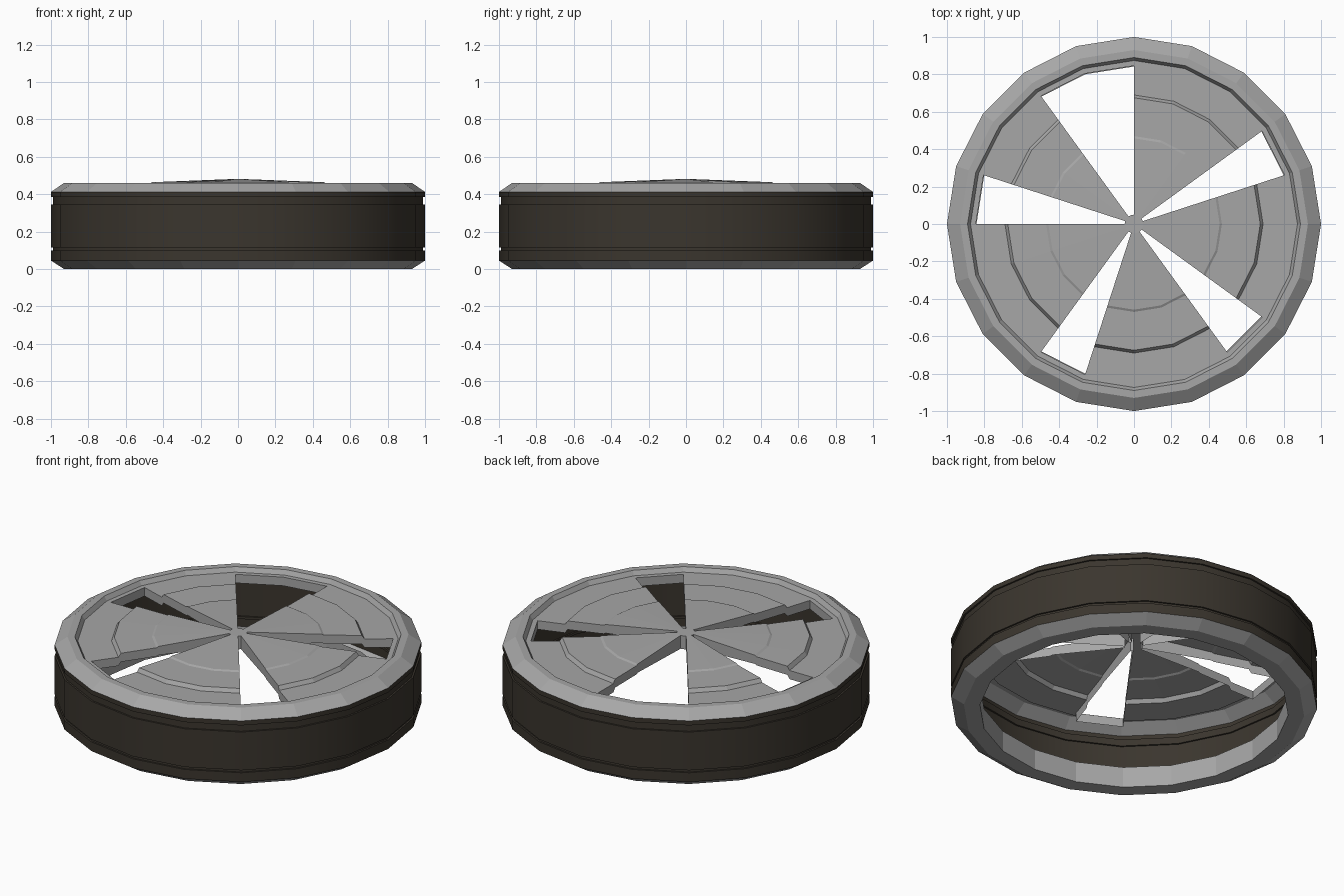
import bpy, bmesh, math

if "Cube" in bpy.data.objects:
    bpy.data.objects.remove(bpy.data.objects["Cube"])

N = 20                                # sides of the wheel
HOLES = {1, 5, 6, 9, 13, 17}          # 18-degree sectors cut out of the face
HOLE_OUT, HOLE_IN = .846, .05         # radial extent of the openings


def material(name, color):
    m = bpy.data.materials.new(name)
    m.diffuse_color = (*color, 1)
    m.use_nodes = True
    m.node_tree.nodes["Principled BSDF"].inputs["Base Color"].default_value = m.diffuse_color
    return m


def revolve(bm, profile):
    """Revolve an open (r, z) profile as a sheet, leaving out the face openings."""
    cols = []
    for k in range(N):
        a = 2 * math.pi * k / N
        cols.append([bm.verts.new((r * math.cos(a), r * math.sin(a), z)) for r, z in profile])
    for k in range(N):
        c, d = cols[k], cols[(k + 1) % N]
        for i in range(len(profile) - 1):
            in_hole = profile[i][0] <= HOLE_OUT and profile[i][1] > .4
            if k in HOLES and in_hole:
                continue
            bm.faces.new((c[i], d[i], d[i + 1], c[i + 1]))
    return cols


def finish(bm, name, mat, smooth=False):
    loose = [v for v in bm.verts if not v.link_faces]
    bmesh.ops.delete(bm, geom=loose, context='VERTS')
    bmesh.ops.recalc_face_normals(bm, faces=bm.faces[:])
    me = bpy.data.meshes.new(name)
    bm.to_mesh(me)
    bm.free()
    me.materials.append(mat)
    ob = bpy.data.objects.new(name, me)
    bpy.context.collection.objects.link(ob)
    if smooth:
        bpy.ops.object.select_all(action='DESELECT')
        ob.select_set(True)
        bpy.context.view_layer.objects.active = ob
        bpy.ops.object.shade_smooth_by_angle(angle=math.radians(30))
    return ob


rubber = material("rubber", (0.043, 0.036, 0.027))
metal = material("metal", (0.385, 0.385, 0.385))

# tyre: a thin band with two shallow grooves
bm = bmesh.new()
revolve(bm, [(1, .045), (1, .1), (.99, .1), (.99, .115), (1, .115), (1, .345),
             (.99, .345), (.99, .385), (1, .385), (1, .412)])
finish(bm, "tyre_band", rubber, smooth=True)

# lower rim: bevel, flat underside and inner lip
bm = bmesh.new()
revolve(bm, [(1, .045), (.93, 0), (.842, 0), (.842, .125)])
finish(bm, "lower_rim", metal)

# wheel face: bevelled rim, stepped spokes and hub cap
bm = bmesh.new()
cols = revolve(bm, [(1, .412), (.93, .46), (.89, .46), (.874, .434), (HOLE_OUT, .434),
                    (.69, .434), (.675, .456), (.47, .458), (.458, .464), (HOLE_IN, .48)])
bm.faces.new([c[-1] for c in cols])

# walls hanging down around every opening
edges = [e for e in bm.edges if e.is_boundary and min(v.co.xy.length for v in e.verts) < .9]
ext = bmesh.ops.extrude_edge_only(bm, edges=edges)["geom"]
for v in ext:
    if isinstance(v, bmesh.types.BMVert):
        v.co.z = .40 if v.co.xy.length < .1 else v.co.z - .052
finish(bm, "wheel_face", metal)
